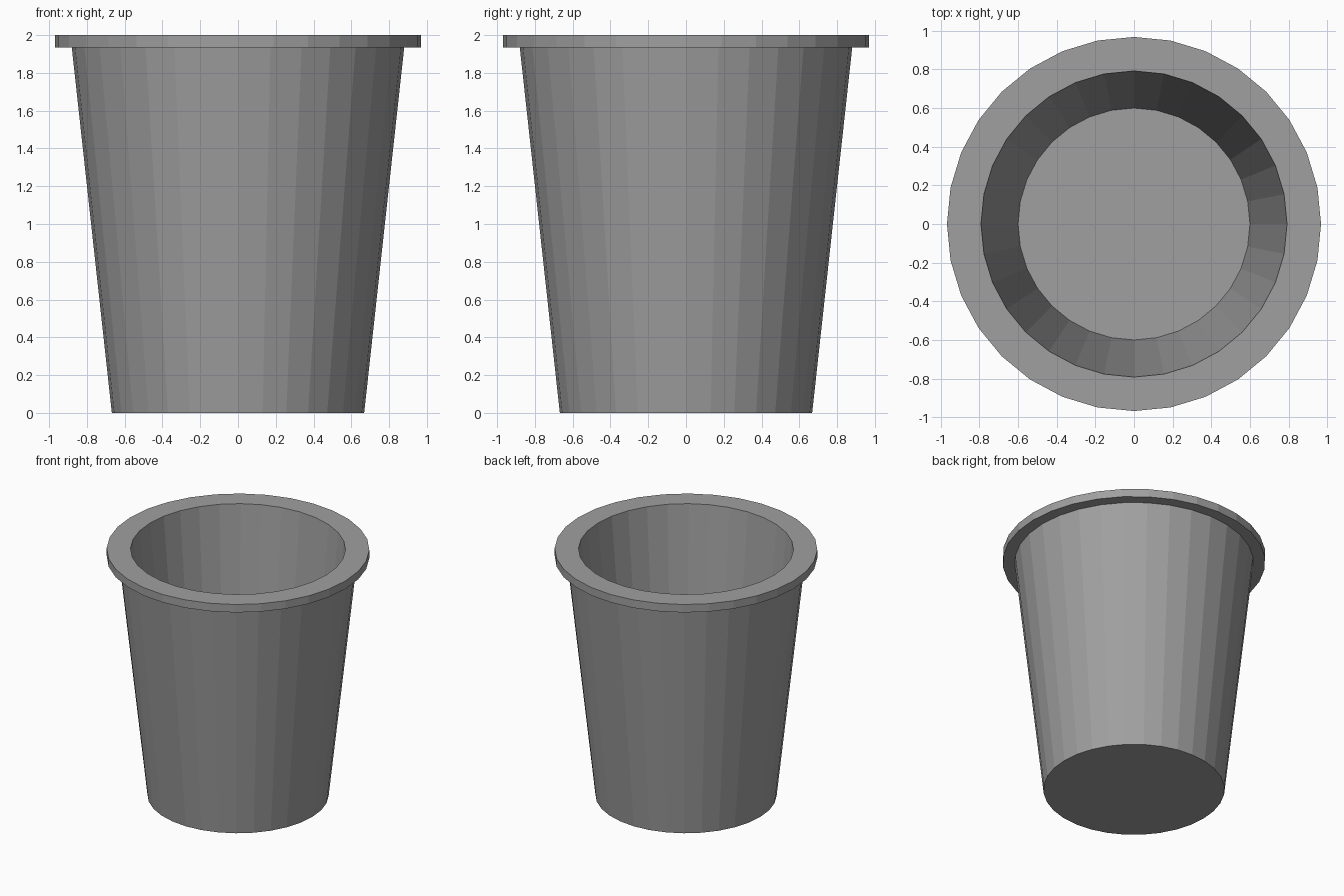
import bpy, bmesh
from math import cos, sin, tau

if "Cube" in bpy.data.objects:
    bpy.data.objects.remove(bpy.data.objects["Cube"])

SIDES = 32

# Cup cross-section (radius, z): outer wall, rim flange, inner wall, floor
PROFILE = [
    (0.668, 0.0),    # outer base
    (0.88, 1.935),   # under the rim
    (0.968, 1.935),  # rim lower edge
    (0.968, 2.0),    # rim upper edge
    (0.792, 2.0),    # mouth
    (0.60, 0.06),    # inner floor
]


def lathe(name, profile, sides):
    """Revolve a profile around z and cap both ends."""
    bm = bmesh.new()
    rings = [[bm.verts.new((r * cos(tau * i / sides), r * sin(tau * i / sides), z))
              for i in range(sides)] for r, z in profile]
    for a, b in zip(rings, rings[1:]):
        for i in range(sides):
            j = (i + 1) % sides
            bm.faces.new((a[i], a[j], b[j], b[i]))
    bm.faces.new(rings[0][::-1])
    bm.faces.new(rings[-1])
    bmesh.ops.recalc_face_normals(bm, faces=bm.faces[:])
    mesh = bpy.data.meshes.new(name)
    bm.to_mesh(mesh)
    bm.free()
    obj = bpy.data.objects.new(name, mesh)
    bpy.context.collection.objects.link(obj)
    return obj


# Tapered bucket with a flanged rim
bucket = lathe("bucket", PROFILE, SIDES)

# Dark grey finish
grey = bpy.data.materials.new("dark_grey")
grey.diffuse_color = (0.35, 0.35, 0.35, 1.0)
grey.use_nodes = True
grey.node_tree.nodes["Principled BSDF"].inputs["Base Color"].default_value = grey.diffuse_color
bucket.data.materials.append(grey)
